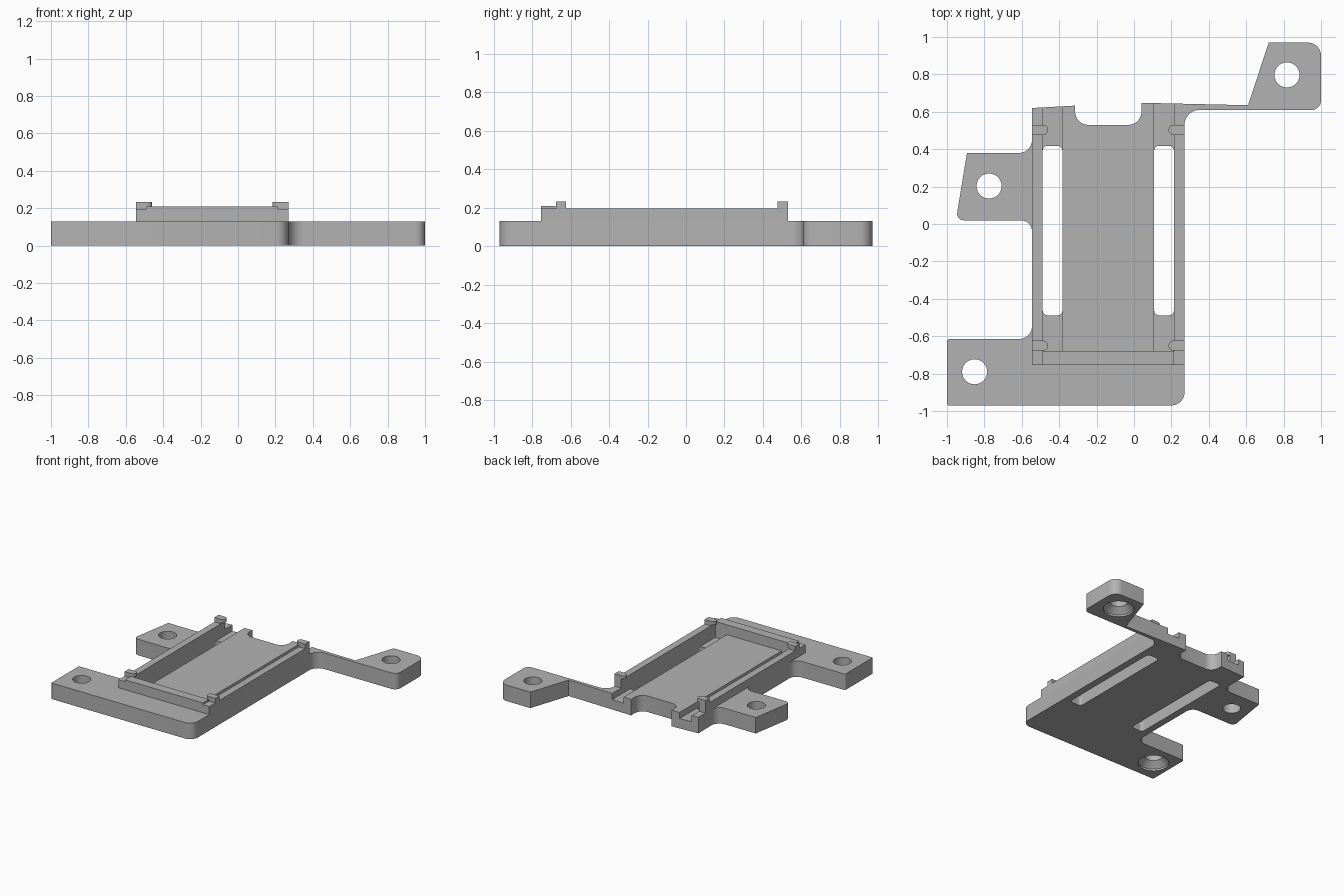
import bpy, bmesh
from math import cos, sin, pi
from mathutils import Vector

if "Cube" in bpy.data.objects:
    bpy.data.objects.remove(bpy.data.objects["Cube"], do_unlink=True)

grey = bpy.data.materials.new("light grey")
grey.use_nodes = True
grey.diffuse_color = (0.45, 0.45, 0.45, 1)
grey.node_tree.nodes["Principled BSDF"].inputs["Base Color"].default_value = grey.diffuse_color


def fillet(corners, steps=8):
    """Turn (x, y, radius) corners into an outline with round corners."""
    out = []
    for i, (x, y, r) in enumerate(corners):
        p = Vector((x, y))
        if r == 0:
            out.append(p)
            continue
        a = (Vector(corners[i - 1][:2]) - p).normalized()
        b = (Vector(corners[(i + 1) % len(corners)][:2]) - p).normalized()
        half = a.angle(b) / 2
        centre = p + (a + b).normalized() * (r / sin(half))
        start = p + a * (r * cos(half) / sin(half)) - centre
        end = p + b * (r * cos(half) / sin(half)) - centre
        sweep = start.angle_signed(end)
        for k in range(steps + 1):
            t = -sweep * k / steps
            out.append(centre + Vector((start.x * cos(t) - start.y * sin(t),
                                        start.x * sin(t) + start.y * cos(t))))
    return out


def loft(name, rings):
    """Solid through a stack of (outline, z) rings."""
    bm = bmesh.new()
    loops = [[bm.verts.new((p[0], p[1], z)) for p in pts] for pts, z in rings]
    for low, high in zip(loops, loops[1:]):
        for i in range(len(low)):
            j = (i + 1) % len(low)
            bm.faces.new((low[i], low[j], high[j], high[i]))
    bm.faces.new(loops[0][::-1])
    bm.faces.new(loops[-1])
    bmesh.ops.recalc_face_normals(bm, faces=bm.faces)
    mesh = bpy.data.meshes.new(name)
    bm.to_mesh(mesh)
    bm.free()
    mesh.materials.append(grey)
    ob = bpy.data.objects.new(name, mesh)
    bpy.context.collection.objects.link(ob)
    return ob


def block(name, x0, x1, y0, y1, z0, z1, r=0):
    return loft(name, [(fillet([(x0, y0, r), (x1, y0, r), (x1, y1, r), (x0, y1, r)]), z)
                       for z in (z0, z1)])


def circle(x, y, r, n=40):
    return [(x + r * cos(2 * pi * i / n), y + r * sin(2 * pi * i / n)) for i in range(n)]


def cut(target, cutter):
    cutter.hide_render = True
    mod = target.modifiers.new("cut", "BOOLEAN")
    mod.operation, mod.solver, mod.object = "DIFFERENCE", "EXACT", cutter
    bpy.context.view_layer.objects.active = target
    bpy.ops.object.modifier_apply(modifier=mod.name)
    bpy.data.objects.remove(cutter, do_unlink=True)


TOP, RAIL, CHANNEL = 0.13, 0.195, 0.08
MID = -0.1375  # centre line of the tray

# Base plate with its three mounting ears
outline = fillet([
    (-1, -0.97, 0.01), (0.27, -0.97, 0.07), (0.27, 0.61, 0.08), (1, 0.61, 0.05),
    (1, 0.97, 0.07), (0.72, 0.97, 0), (0.61, 0.635, 0), (0.04, 0.648, 0),
    (0.04, 0.53, 0.07), (-0.315, 0.53, 0.07), (-0.315, 0.633, 0), (-0.545, 0.62, 0),
    (-0.545, 0.38, 0.07), (-0.893, 0.38, 0), (-0.952, 0.02, 0.035), (-0.545, 0.02, 0.06),
    (-0.545, -0.615, 0.07), (-1, -0.615, 0.015)])
plate = loft("base_plate", [(outline, 0), (outline, TOP)])

# Side channels and through slots
for s in (-1, 1):
    xs = sorted((MID + s * 0.2455, MID + s * 0.3505))
    cut(plate, block("channel_cutter", *xs, -0.68, 0.8, CHANNEL, 0.3))
    cut(plate, block("slot_cutter", *xs, -0.488, 0.418, -0.1, 0.3, 0.025))

# Screw holes, two of them countersunk from below
for x, y, sunk in ((-0.852, -0.79, True), (0.818, 0.797, True), (-0.775, 0.203, False)):
    rings = [(circle(x, y, 0.067), -0.1), (circle(x, y, 0.067), 0.3)]
    if sunk:
        rings = [(circle(x, y, 0.115), -0.1), (circle(x, y, 0.115), 0.015),
                 (circle(x, y, 0.067), 0.06), (circle(x, y, 0.067), 0.3)]
    cut(plate, loft("hole_cutter", rings))

# Side rails with rounded retaining clips
parts = [plate]
for side, s in (("left", 1), ("right", -1)):
    edge, inner, tip = MID + s * 0.4075, MID + s * 0.3505, MID + s * 0.322
    xs = sorted((edge, inner))
    parts.append(block(side + "_rail", *xs, -0.755, 0.53, TOP, RAIL))
    for end, y in (("front", -0.6505), ("back", 0.503)):
        parts.append(block(f"{side}_{end}_clip_post", *xs, y - 0.027, y + 0.027, RAIL, 0.205))
        r = 0.0269
        tab = fillet([(edge, y - 0.027, 0), (tip, y - 0.027, r),
                      (tip, y + 0.027, r), (edge, y + 0.027, 0)])
        parts.append(loft(f"{side}_{end}_clip_tab", [(tab, 0.205), (tab, 0.232)]))

# Front wall of the tray
parts.append(block("front_wall", MID - 0.3505, MID + 0.3505, -0.755, -0.68, TOP, 0.21))

bpy.ops.object.select_all(action="DESELECT")
for ob in parts:
    ob.select_set(True)
bpy.context.view_layer.objects.active = plate
bpy.ops.object.shade_smooth_by_angle(angle=0.6)
